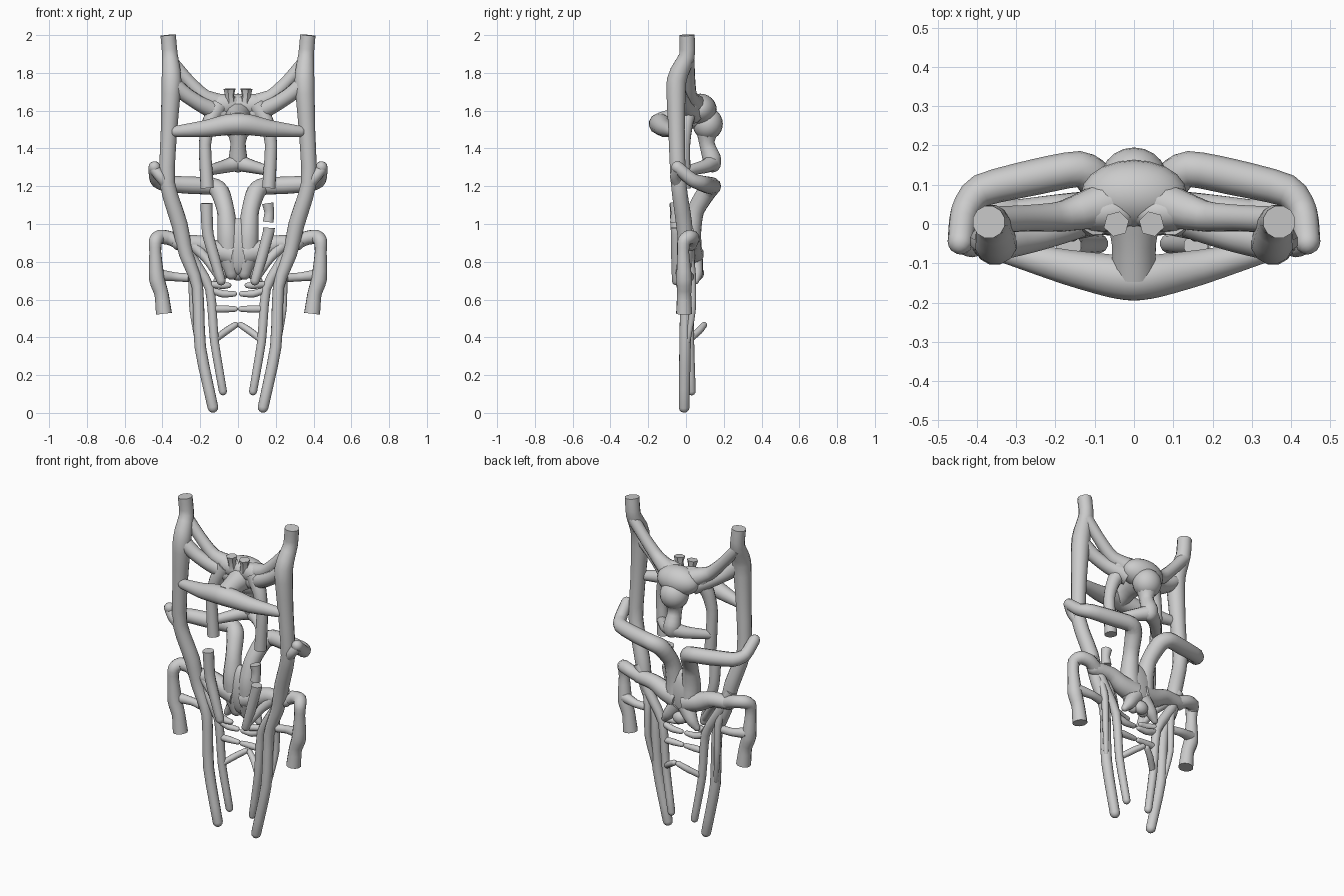
import bpy, bmesh, math
from mathutils import Vector

def smooth(o):
    bpy.ops.object.select_all(action='DESELECT')
    o.select_set(True)
    bpy.context.view_layer.objects.active = o
    bpy.ops.object.shade_smooth_by_angle(angle=math.radians(40))

def spline(pts, n):
    # Catmull-Rom through (x, y, z, r) points
    P = [Vector(p) for p in pts]
    P = [2 * P[0] - P[1]] + P + [2 * P[-1] - P[-2]]
    out = []
    for i in range(1, len(P) - 2):
        a, b, c, d = P[i - 1:i + 3]
        m, k = (c - a) * .33, (d - b) * .33
        for j in range(n):
            t = j / n
            out.append(b * (2*t**3 - 3*t*t + 1) + m * (t**3 - 2*t*t + t)
                       + c * (3*t*t - 2*t**3) + k * (t**3 - t*t))
    return out + [P[-2]]

def tube(name, pts, start=False, end=False, sides=12, n=3, mirror=True):
    # Tapered vessel; start/end choose a rounded tip instead of a flat cut
    S = spline(pts, n)
    C = [(Vector(s[:3]), s[3]) for s in S]
    def tip(c, r, d):
        return [(c + d * r * math.sin(a), r * math.cos(a)) for a in (.5, 1.0, 1.4)]
    if start:
        C = tip(*C[0], (C[0][0] - C[1][0]).normalized())[::-1] + C
    if end:
        C = C + tip(*C[-1], (C[-1][0] - C[-2][0]).normalized())
    bm = bmesh.new()
    rings, u = [], None
    for i, (c, r) in enumerate(C):
        t = (C[min(i + 1, len(C) - 1)][0] - C[max(i - 1, 0)][0]).normalized()
        if u is None:
            u = t.orthogonal()
        u = (u - t * u.dot(t)).normalized()
        v = t.cross(u)
        rings.append([bm.verts.new(c + r * (u * math.cos(a) + v * math.sin(a)))
                      for a in (2 * math.pi * k / sides for k in range(sides))])
    for A, B in zip(rings, rings[1:]):
        for k in range(sides):
            bm.faces.new((A[k], A[(k + 1) % sides], B[(k + 1) % sides], B[k]))
    bm.faces.new(rings[0][::-1])
    bm.faces.new(rings[-1])
    me = bpy.data.meshes.new(name)
    bm.to_mesh(me)
    bm.free()
    o = bpy.data.objects.new(name, me)
    bpy.context.collection.objects.link(o)
    if mirror:
        m = o.modifiers.new("mirror", 'MIRROR')
        m.use_mirror_merge = False
    smooth(o)
    return o

def blob(name, loc, scale):
    bpy.ops.mesh.primitive_uv_sphere_add(segments=20, ring_count=12, location=loc)
    o = bpy.context.object
    o.name = name
    o.scale = scale
    smooth(o)

# Main outer trunk, from the open top to the rounded foot
tube("outer_trunk", [(.37, .005, 2, .042), (.36, .005, 1.89, .043), (.352, -.05, 1.76, .054),
     (.365, -.05, 1.5, .045), (.375, -.04, 1.22, .042), (.31, -.01, 1.0, .044),
     (.275, 0, .84, .038), (.215, 0, .67, .031), (.2, -.005, .35, .031), (.133, -.01, .03, .029)], end=True)
# Inner lower trunk
tube("inner_leg", [(.32, .01, .97, .03), (.25, .02, .83, .03), (.15, .02, .66, .026),
     (.125, .02, .38, .024), (.08, .03, .115, .022)], end=True)
tube("middle_leg", [(.29, .0, .93, .025), (.245, .03, .75, .022), (.24, .035, .55, .018),
     (.215, .01, .38, .014)], end=True)
# Fork from trunk to upper body
tube("upper_fork", [(.36, .01, 1.87, .035), (.27, .015, 1.765, .034), (.18, .02, 1.675, .04), (.07, .05, 1.625, .06)])
tube("lower_fork", [(.355, -.05, 1.75, .045), (.27, -.035, 1.68, .04), (.19, -.01, 1.63, .042), (.08, .04, 1.58, .055)])
# Hanging branch with cut end
tube("hanging_branch", [(.1, .02, 1.63, .05), (.15, 0, 1.54, .04), (.175, -.01, 1.42, .033), (.163, -.01, 1.19, .036)])
# Front crossbar and its stem to the body
tube("front_crossbar", [(-.33, -.07, 1.49, .03), (-.17, -.11, 1.505, .046), (-.06, -.132, 1.525, .056),
     (0, -.14, 1.53, .057), (.06, -.132, 1.525, .056), (.17, -.11, 1.505, .046), (.33, -.07, 1.49, .03)],
     True, True, mirror=False)
tube("crossbar_stem", [(0, -.13, 1.535, .058), (0, -.05, 1.56, .058), (0, .06, 1.58, .08)], mirror=False)
# Upper body and neck
blob("upper_body", (0, .075, 1.605), (.135, .088, .085))
blob("rear_bulge", (0, .115, 1.53), (.085, .08, .085))
for s in (-1, 1):
    blob("shoulder", (.08 * s, .03, 1.63), (.1, .05, .058))
tube("neck", [(0, .115, 1.53, .075), (0, .11, 1.43, .042), (0, .135, 1.35, .05), (0, .14, 1.32, .047)], mirror=False, end=True)
tube("neck_branch", [(0, .14, 1.325, .046), (.07, .1, 1.305, .036), (.17, .0, 1.28, .026)], end=True)
# Short six-sided nubs on top
tube("top_nub", [(.04, .005, 1.64, .026), (.044, .003, 1.68, .024), (.045, .0, 1.715, .033)], sides=6, n=1)
# Middle arms sweeping back into the lower body
tube("middle_arm", [(.442, -.045, 1.3, .033), (.432, .03, 1.235, .036), (.39, .085, 1.215, .042),
     (.25, .12, 1.205, .046), (.14, .14, 1.2, .046), (.095, .11, 1.17, .05),
     (.065, .05, 1.07, .046), (.055, .025, .95, .055), (.05, .03, .83, .055), (.035, .035, .74, .035)], True, True)
tube("arm_link", [(.442, -.045, 1.29, .03), (.41, -.055, 1.25, .03), (.37, -.04, 1.2, .03)])
blob("lower_body", (0, .03, .88), (.11, .052, .15))
blob("lower_tip", (0, .06, .74), (.045, .035, .04))
# Lateral branches and hooked outer pieces
tube("lateral_branch", [(.03, .03, .84, .065), (.12, .03, .86, .055), (.2, .03, .895, .046), (.31, .02, .9, .042)], end=True)
tube("lower_lateral", [(.03, .04, .81, .05), (.08, .055, .74, .035), (.11, .05, .7, .02)], end=True)
tube("hook", [(.29, .02, .895, .04), (.36, .035, .925, .038), (.415, .02, .932, .038),
     (.436, -.01, .91, .036), (.438, -.015, .85, .032), (.43, -.01, .71, .042), (.405, -.01, .63, .038), (.392, -.01, .525, .043)])
tube("hook_bridge", [(.26, .01, .715, .024), (.33, .02, .72, .024), (.42, .0, .73, .032)])
# Front inner tubes, the right one broken near the top
L = [(-.09, -.05, .7, .025), (-.125, -.05, .82, .029), (-.16, -.05, .95, .031)]
tube("front_tube_left", L + [(-.167, -.055, 1.11, .033)], start=True, mirror=False)
tube("front_tube_right", [(-x, y, z, r) for x, y, z, r in L] + [(.164, -.05, .98, .032)], start=True, mirror=False)
tube("broken_piece", [(.16, -.055, 1.01, .03), (.165, -.055, 1.06, .026), (.158, -.055, 1.11, .032)], mirror=False)
# Link from lateral branch to the front tubes
tube("front_link", [(.25, .02, .9, .034), (.17, -.01, .82, .024), (.1, -.045, .72, .022)], end=True)
# Small rungs between the inner legs
for i, (z0, z1, y, x) in enumerate([(.675, .68, 0, .05), (.63, .65, .02, .02), (.55, .55, .02, .015)]):
    tube(f"rung_{i}", [(x, y, z0, .015), (.08, y, z0, .02), (.14, .02, z1, .018)], start=True)
tube("spur", [(.015, .095, .465, .017), (.06, .07, .435, .019), (.12, .02, .39, .018)], start=True)
